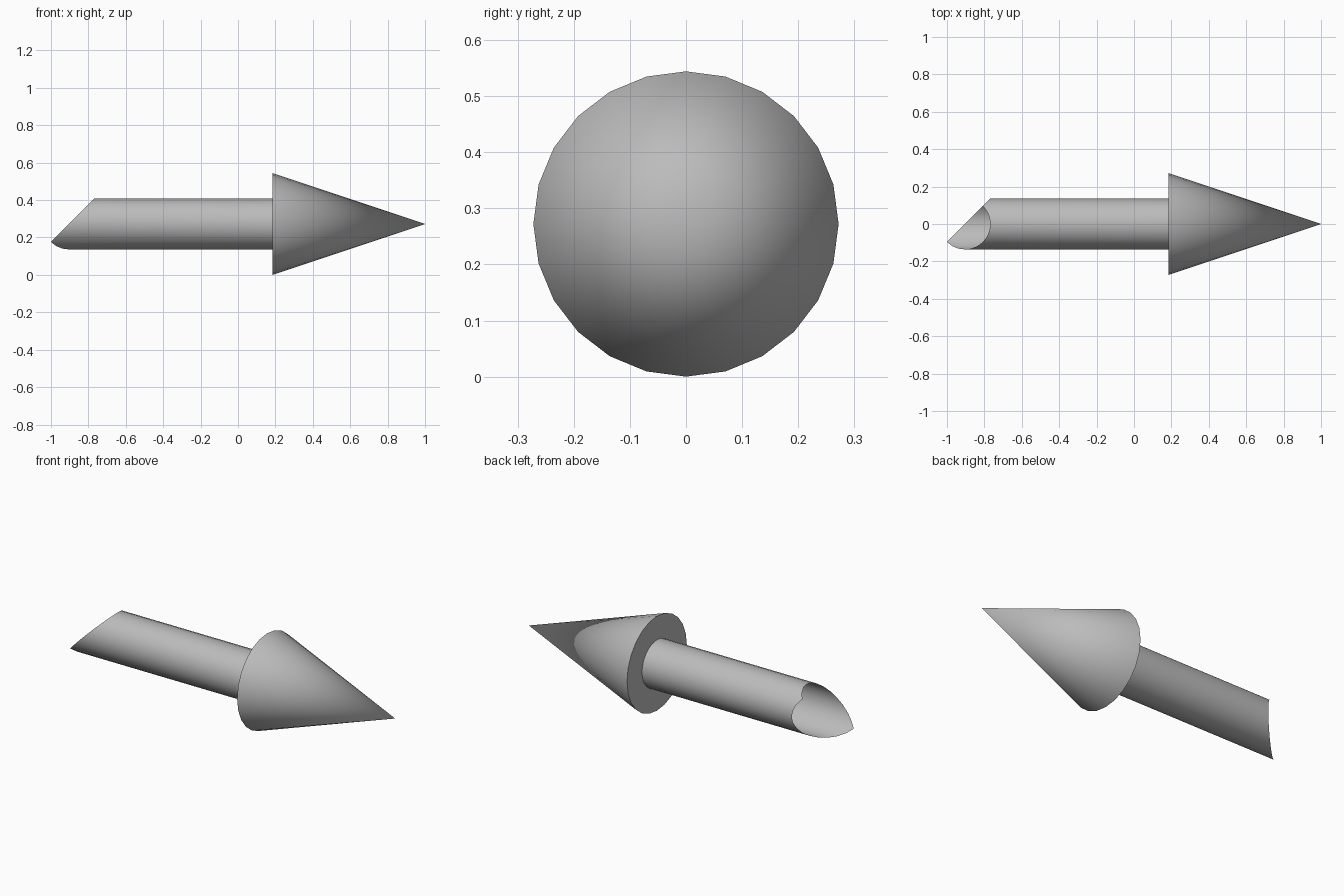
import bpy
import bmesh
from math import cos, sin, tau, radians

SIDES = 24
AXIS_Z = 0.272      # height of the centre line
HEAD_R = 0.272
SHAFT_R = 0.136
HEAD_X = 0.185      # where the shaft meets the head
CUT_X = -0.904      # where the mitre planes cross the centre line

cube = bpy.data.objects.get("Cube")
if cube:
    bpy.data.objects.remove(cube, do_unlink=True)

grey = bpy.data.materials.new("plain_grey")
grey.use_nodes = True
grey.diffuse_color = (0.5, 0.5, 0.5, 1)
grey.node_tree.nodes["Principled BSDF"].inputs["Base Color"].default_value = (0.5, 0.5, 0.5, 1)


def ring(bm, radius, x_rule):
    """Circle around the x axis; x_rule gives x from the y and z offsets."""
    verts = []
    for i in range(SIDES):
        y, z = radius * cos(tau * i / SIDES), radius * sin(tau * i / SIDES)
        verts.append(bm.verts.new((x_rule(y, z), y, z + AXIS_Z)))
    return verts


def finish(bm, name):
    mesh = bpy.data.meshes.new(name)
    bm.to_mesh(mesh)
    bm.free()
    mesh.materials.append(grey)
    obj = bpy.data.objects.new(name, mesh)
    bpy.context.collection.objects.link(obj)
    bpy.ops.object.select_all(action="DESELECT")
    obj.select_set(True)
    bpy.context.view_layer.objects.active = obj
    bpy.ops.object.shade_smooth_by_angle(angle=radians(40))


# Arrow head: cone with a flat base
bm = bmesh.new()
base = ring(bm, HEAD_R, lambda y, z: HEAD_X)
tip = bm.verts.new((1, 0, AXIS_Z))
for i in range(SIDES):
    bm.faces.new((base[i - 1], base[i], tip))
bm.faces.new(reversed(base))
finish(bm, "arrow_head")

# Shaft: thin open tube, its tail cut by two slanted planes
bm = bmesh.new()
tail = ring(bm, SHAFT_R, lambda y, z: CUT_X + max(y, z))
front = ring(bm, SHAFT_R, lambda y, z: HEAD_X)
for i in range(SIDES):
    bm.faces.new((tail[i - 1], tail[i], front[i], front[i - 1]))
finish(bm, "arrow_shaft")
